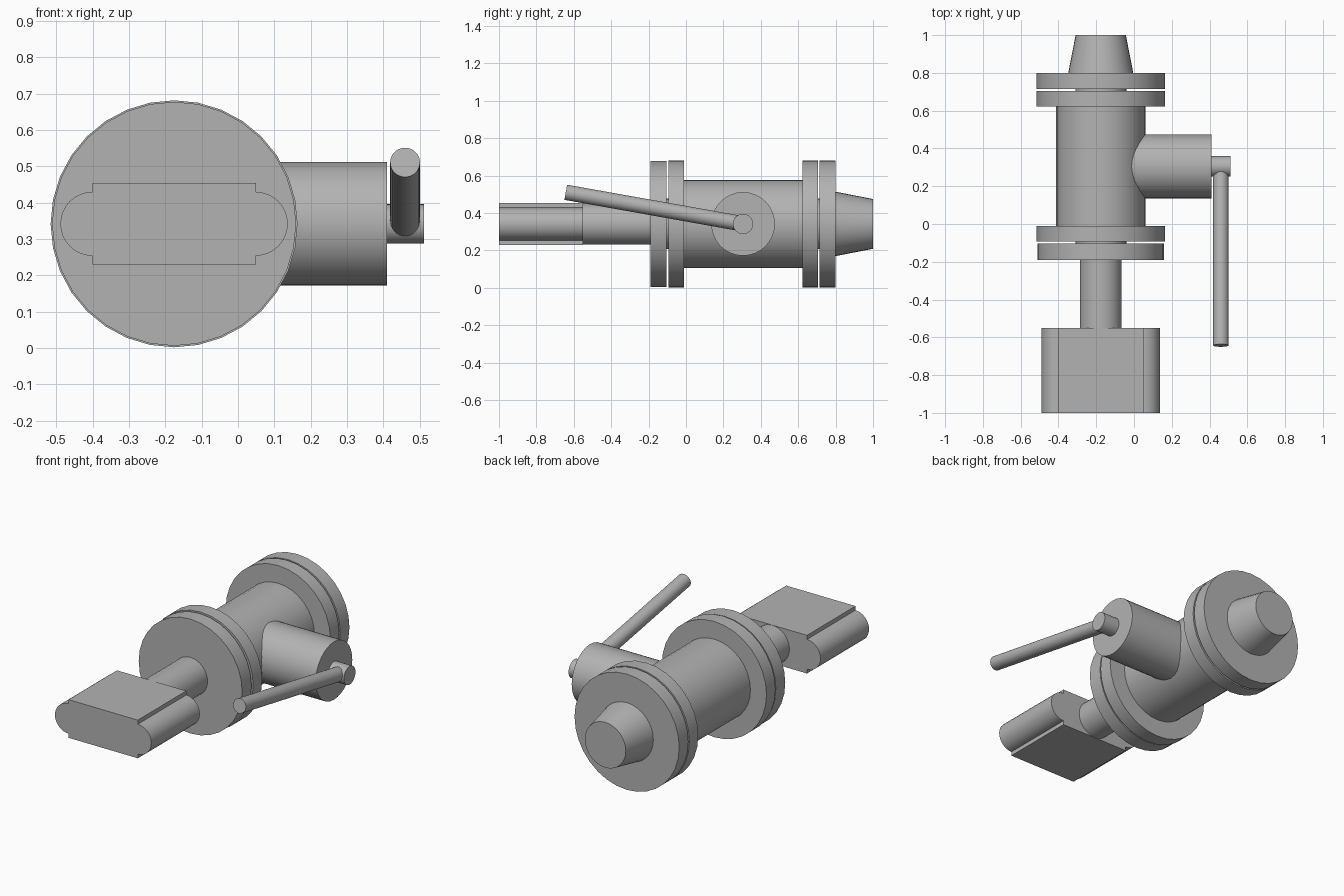
import bpy
import math
from mathutils import Vector

cube = bpy.data.objects.get("Cube")
if cube:
    bpy.data.objects.remove(cube, do_unlink=True)

AX, AZ = -0.176, 0.342      # main pipe axis
BRANCH_Y = 0.305            # side branch axis

grey = bpy.data.materials.new("plain_grey")
grey.use_nodes = True
COLOUR = (0.45, 0.45, 0.45, 1)
grey.diffuse_color = COLOUR
grey.node_tree.nodes["Principled BSDF"].inputs["Base Color"].default_value = COLOUR


def finish(name):
    ob = bpy.context.object
    ob.name = ob.data.name = name
    ob.data.materials.append(grey)
    return ob


def rod(name, start, end, r1, r2=None, sides=32):
    """Smooth cylinder or cone frustum between two points."""
    a, b = Vector(start), Vector(end)
    d = b - a
    bpy.ops.mesh.primitive_cone_add(
        vertices=sides, radius1=r1, radius2=r1 if r2 is None else r2,
        depth=d.length, location=(a + b) / 2,
        rotation=d.to_track_quat('Z', 'Y').to_euler())
    bpy.ops.object.shade_smooth_by_angle(angle=math.radians(35))
    return finish(name)


def pipe(name, y1, y2, r1, r2=None):
    return rod(name, (AX, y1, AZ), (AX, y2, AZ), r1, r2)


# main pipe and flange pairs
pipe("valve_body", -0.02, 0.64, 0.236)
pipe("front_outer_flange", -0.19, -0.103, 0.336)
pipe("front_inner_flange", -0.093, -0.01, 0.34)
pipe("back_inner_flange", 0.623, 0.705, 0.34)
pipe("back_outer_flange", 0.715, 0.8, 0.34)
pipe("front_gasket", -0.11, -0.085, 0.135)
pipe("back_gasket", 0.70, 0.72, 0.135)
pipe("back_nozzle", 0.79, 1.0, 0.174, 0.133)
pipe("front_neck", -0.57, -0.18, 0.111)

# flat coupling block with rounded sides
bpy.ops.mesh.primitive_cube_add(size=1, location=(AX, -0.775, AZ))
bpy.context.object.scale = (0.45, 0.45, 0.224)
bpy.ops.object.transform_apply(location=False, rotation=False, scale=True)
finish("coupling_block")
for side, sign in (("left", 1), ("right", -1)):
    x = AX + sign * 0.225
    rod(side + "_block_edge", (x, -1, AZ), (x, -0.55, AZ), 0.088)

# side branch with stem and lever
rod("side_branch", (AX, BRANCH_Y, AZ), (0.41, BRANCH_Y, AZ), 0.17)
rod("lever_stem", (0.40, BRANCH_Y, AZ), (0.512, BRANCH_Y, AZ), 0.054)
rod("lever_handle", (0.46, BRANCH_Y, AZ), (0.46, -0.643, 0.511), 0.041)
